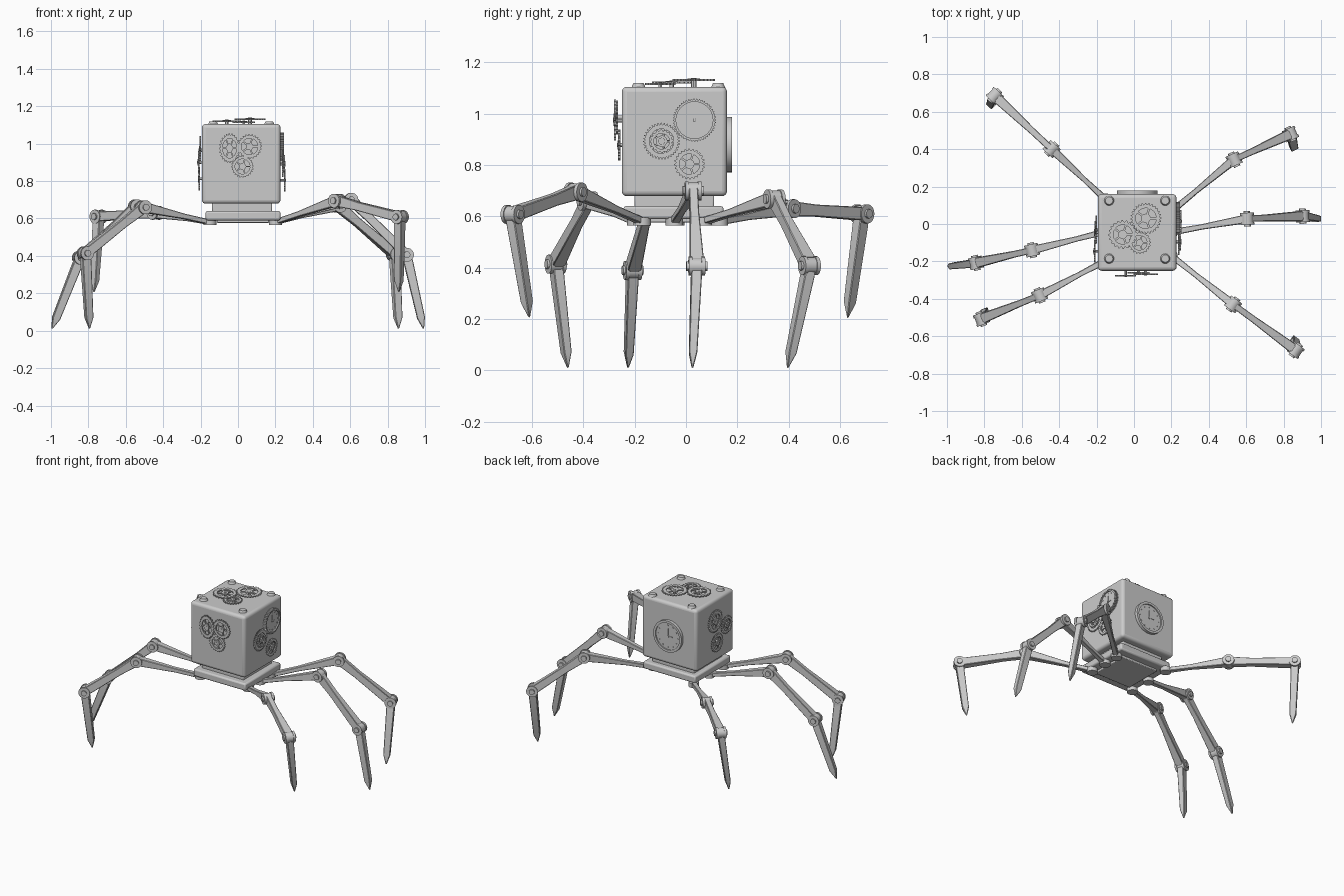
import bpy, bmesh, math
from mathutils import Vector, Matrix

if "Cube" in bpy.data.objects:
    bpy.data.objects.remove(bpy.data.objects["Cube"], do_unlink=True)

grey = bpy.data.materials.new("plain grey metal")
grey.use_nodes = True
grey.diffuse_color = (0.6, 0.6, 0.6, 1)
grey.node_tree.nodes["Principled BSDF"].inputs["Base Color"].default_value = (0.6, 0.6, 0.6, 1)
made = []


def finish(bm, name, bevel=0, segments=2):
    bmesh.ops.recalc_face_normals(bm, faces=bm.faces)
    mesh = bpy.data.meshes.new(name)
    bm.to_mesh(mesh)
    bm.free()
    mesh.materials.append(grey)
    ob = bpy.data.objects.new(name, mesh)
    bpy.context.collection.objects.link(ob)
    if bevel:
        mod = ob.modifiers.new("bevel", 'BEVEL')
        mod.width, mod.segments = bevel, segments
    made.append(ob)
    return ob


def add_box(bm, center, size):
    mat = Matrix.Translation(center) @ Matrix.Diagonal((*size, 1))
    bmesh.ops.create_cube(bm, size=1, matrix=mat)


def box(name, center, size, bevel=0.0, segments=2):
    bm = bmesh.new()
    add_box(bm, center, size)
    return finish(bm, name, bevel, segments)


def add_cylinder(bm, center, axis, radius, depth, sides=24, top=None):
    rot = Vector(axis).to_track_quat('Z', 'Y').to_matrix().to_4x4()
    bmesh.ops.create_cone(bm, cap_ends=True, segments=sides, radius1=radius,
                          radius2=radius if top is None else top, depth=depth,
                          matrix=Matrix.Translation(center) @ rot)


def add_ring(bm, center, outer, inner, depth, teeth=0, tooth=0.0):
    """Flat ring facing z, with square teeth when asked."""
    n = teeth * 4 if teeth else 40
    loops = []
    for i in range(n):
        a = 2 * math.pi * i / n
        r = outer - (tooth if teeth and i % 4 > 1 else 0)
        loops.append([bm.verts.new(Vector(center) + Vector((q * math.cos(a), q * math.sin(a), z)))
                      for q, z in ((r, 0), (r, depth), (inner, depth), (inner, 0))])
    for i in range(n):
        a, b = loops[i], loops[(i + 1) % n]
        for k in range(4):
            m = (k + 1) % 4
            bm.faces.new((a[k], b[k], b[m], a[m]))


def gear(name, frame, u, v, radius, lift, teeth=24, spokes=5, squash=1.0):
    """Spoked gear standing off one face of the body."""
    bm = bmesh.new()
    add_ring(bm, (0, 0, 0), radius, radius * 0.66, 0.008, teeth, radius * 0.11)
    add_ring(bm, (0, 0, 0), radius * 0.3, radius * 0.1, 0.01)
    for k in range(spokes):
        first = len(bm.verts)
        add_box(bm, (radius * 0.48, 0, 0.004), (radius * 0.44, radius * 0.13, 0.006))
        bm.verts.ensure_lookup_table()
        bmesh.ops.rotate(bm, verts=bm.verts[first:], cent=(0, 0, 0),
                         matrix=Matrix.Rotation(2 * math.pi * k / spokes, 3, 'Z'))
    # Axle back into the body
    add_cylinder(bm, (0, 0, -lift / 2 + 0.005), (0, 0, 1), radius * 0.12, lift + 0.014, 12)
    ob = finish(bm, name)
    ob.matrix_world = frame @ Matrix.Translation((u, v, lift)) @ Matrix.Diagonal((squash, 1, 1, 1))


def dial(name, frame, u, v, radius, depth, teeth=0):
    """Solid face with raised rim, hour marks and two hands."""
    bm = bmesh.new()
    add_cylinder(bm, (0, 0, depth * 0.3), (0, 0, 1), radius * 0.92, depth * 0.6, 40)
    add_ring(bm, (0, 0, 0), radius, radius * 0.85, depth, teeth, radius * 0.06)
    for k in range(12):
        a = math.pi * k / 6
        add_cylinder(bm, (radius * 0.7 * math.cos(a), radius * 0.7 * math.sin(a), depth * 0.65),
                     (0, 0, 1), radius * 0.035, depth * 0.2, 8)
    add_box(bm, (0, radius * 0.25, depth * 0.68), (radius * 0.05, radius * 0.5, depth * 0.2))
    add_box(bm, (radius * 0.15, 0, depth * 0.68), (radius * 0.3, radius * 0.05, depth * 0.2))
    add_cylinder(bm, (0, 0, depth * 0.7), (0, 0, 1), radius * 0.08, depth * 0.4, 12)
    finish(bm, name).matrix_world = frame @ Matrix.Translation((u, v, 0))


def face_frame(origin, u, v):
    u, v = Vector(u), Vector(v)
    m = Matrix((u, v, u.cross(v))).transposed().to_4x4()
    m.translation = origin
    return m


# Body, neck and base
CX, CY = 0.017, -0.045
box("body", (CX, CY, 0.892), (0.42, 0.41, 0.426), 0.02, 4)
box("neck", (CX + 0.005, CY, 0.66), (0.32, 0.31, 0.06), 0.006)
box("base_plate", (CX + 0.01, CY - 0.004, 0.615), (0.4, 0.39, 0.05), 0.01)
box("belly_plate", (CX + 0.01, CY, 0.587), (0.28, 0.27, 0.02), 0.005)

# Faces of the body: u and v in each frame are world distances
front = face_frame((0, CY - 0.205, 0), (1, 0, 0), (0, 0, 1))
left = face_frame((CX + 0.21, 0, 0), (0, 1, 0), (0, 0, 1))
back = face_frame((0, CY + 0.205, 0), (-1, 0, 0), (0, 0, 1))
right = face_frame((CX - 0.21, 0, 0), (0, -1, 0), (0, 0, 1))
top = face_frame((0, 0, 1.105), (1, 0, 0), (0, 1, 0))

gear("front_gear_oval", front, -0.045, 0.976, 0.08, 0.022, 24, 6, 0.7)
gear("front_gear_upper", front, 0.062, 0.985, 0.066, 0.014)
gear("front_gear_lower", front, 0.024, 0.878, 0.06, 0.006)
dial("left_toothed_dial", left, 0.033, 0.975, 0.084, 0.02, 48)
gear("left_gear_middle", left, -0.095, 0.893, 0.072, 0.008, 36)
gear("left_gear_inner", left, -0.095, 0.893, 0.046, 0.016, 16)
gear("left_gear_lower", left, 0.014, 0.804, 0.06, 0.018)
dial("back_clock_dial", back, -CX, 0.88, 0.108, 0.02)
gear("right_gear_upper", right, 0.03, 0.965, 0.075, 0.006, 30)
gear("right_gear_front", right, 0.145, 0.9, 0.06, 0.014)
gear("right_gear_lower", right, 0.045, 0.812, 0.062, 0.01)
gear("top_gear_large", top, 0.064, 0.03, 0.083, 0.022, 28)
gear("top_gear_side", top, -0.06, -0.056, 0.077, 0.012, 20)
gear("top_gear_small", top, 0.03, -0.1, 0.06, 0.006, 20)

# Rivets on the top corners
for sx in (-1, 1):
    for sy in (-1, 1):
        bm = bmesh.new()
        add_cylinder(bm, (CX + sx * 0.15, CY + 0.015 + sy * 0.155, 1.11), (0, 0, 1), 0.028, 0.018, 20, 0.02)
        finish(bm, "top_rivet")


def limb(name, p0, p1, hinge, sections):
    """Tapered bar: sections hold position along, width on the hinge axis, height."""
    bm = bmesh.new()
    d = (p1 - p0).normalized()
    w = (hinge - d * hinge.dot(d)).normalized()
    h = d.cross(w)
    rings = []
    for t, wide, high in sections:
        c = p0.lerp(p1, t)
        rings.append([bm.verts.new(c + w * wide / 2 * a + h * high / 2 * b)
                      for a, b in ((-1, -1), (1, -1), (1, 1), (-1, 1))])
    for a, b in zip(rings, rings[1:]):
        for k in range(4):
            bm.faces.new((a[k], a[(k + 1) % 4], b[(k + 1) % 4], b[k]))
    bm.faces.new(rings[0])
    bm.faces.new(rings[-1])
    finish(bm, name, 0.003, 1)


def joint(name, p, hinge):
    """Fork plates round a knuckle, with a bolt through."""
    bm = bmesh.new()
    add_cylinder(bm, p, hinge, 0.033, 0.04)
    for s in (-1, 1):
        add_cylinder(bm, p + hinge * 0.025 * s, hinge, 0.037, 0.014)
    add_cylinder(bm, p, hinge, 0.018, 0.082, 12)
    finish(bm, name)


# Legs: hip, knee, ankle, tip
legs = {
    "right_back": ((-0.15, 0.13, 0.58), (-0.44, 0.40, 0.63), (-0.745, 0.685, 0.61), (-0.77, 0.63, 0.205)),
    "right_middle": ((-0.15, -0.04, 0.58), (-0.545, -0.14, 0.665), (-0.845, -0.208, 0.39), (-0.995, -0.226, 0.01)),
    "right_front": ((-0.15, -0.195, 0.58), (-0.505, -0.382, 0.66), (-0.816, -0.507, 0.414), (-0.794, -0.46, 0.01)),
    "left_front": ((0.2, -0.17, 0.58), (0.53, -0.43, 0.695), (0.865, -0.675, 0.608), (0.86, -0.61, 0.206)),
    "left_middle": ((0.2, -0.045, 0.58), (0.605, 0.028, 0.7), (0.902, 0.042, 0.406), (0.992, 0.025, 0.01)),
    "left_back": ((0.2, 0.067, 0.58), (0.535, 0.344, 0.668), (0.837, 0.481, 0.408), (0.858, 0.396, 0.01)),
}
for side, points in legs.items():
    hip, knee, ankle, tip = map(Vector, points)
    flat = ankle - knee
    hinge = Vector((-flat.y, flat.x, 0)).normalized()
    bm = bmesh.new()
    add_cylinder(bm, hip, (0, 0, 1), 0.034, 0.03)
    finish(bm, side + "_hip")
    limb(side + "_upper_leg", hip, knee, hinge, ((0, 0.035, 0.026), (0.4, 0.028, 0.028), (1, 0.046, 0.055)))
    limb(side + "_middle_leg", knee, ankle, hinge, ((0, 0.034, 0.06), (0.35, 0.036, 0.046), (1, 0.056, 0.052)))
    limb(side + "_lower_leg", ankle, tip, hinge,
         ((0, 0.038, 0.046), (0.1, 0.042, 0.05), (0.85, 0.032, 0.042), (1, 0.006, 0.006)))
    joint(side + "_knee_joint", knee, hinge)
    joint(side + "_ankle_joint", ankle, hinge)

# Smooth round parts while keeping hard edges
bpy.ops.object.select_all(action='DESELECT')
for ob in made:
    ob.select_set(True)
bpy.context.view_layer.objects.active = made[0]
bpy.ops.object.shade_smooth_by_angle(angle=math.radians(30))
